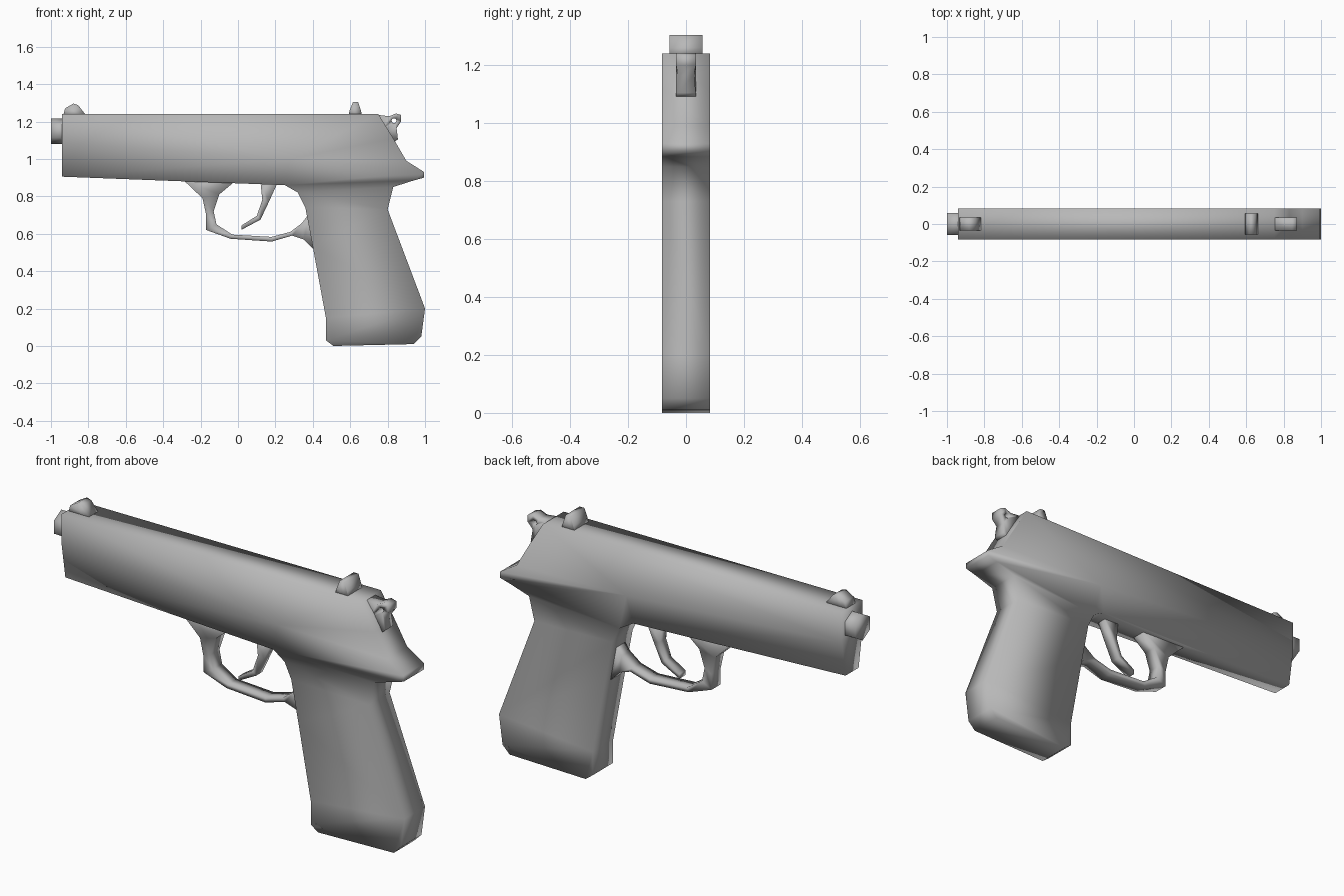
import bpy, bmesh, math
from mathutils import Matrix

if "Cube" in bpy.data.objects:
    bpy.data.objects.remove(bpy.data.objects["Cube"])

W = 0.083  # half width of the body

steel = bpy.data.materials.new("dark_steel")
steel.diffuse_color = (0.48, 0.48, 0.48, 1)
steel.use_nodes = True
steel.node_tree.nodes["Principled BSDF"].inputs["Base Color"].default_value = steel.diffuse_color


def finish(name, bm):
    bmesh.ops.recalc_face_normals(bm, faces=bm.faces[:])
    mesh = bpy.data.meshes.new(name)
    bm.to_mesh(mesh)
    bm.free()
    mesh.materials.append(steel)
    for p in mesh.polygons:
        p.use_smooth = True
    ob = bpy.data.objects.new(name, mesh)
    bpy.context.collection.objects.link(ob)
    return ob


def slab(name, pts, half, faces=None):
    """Side profile (x, z[, half width]) mirrored in y, with the rim closed."""
    bm = bmesh.new()
    sides = []
    for s in (-1, 1):
        sides.append([bm.verts.new((p[0], s * (p[2] if len(p) > 2 else half), p[1])) for p in pts])
    a, b = sides
    count = {}
    for f in faces or [list(range(len(pts)))]:
        bm.faces.new([a[i] for i in f])
        bm.faces.new([b[i] for i in reversed(f)])
        for i, j in zip(f, f[1:] + f[:1]):
            count.setdefault(frozenset((i, j)), []).append((i, j))
    for uses in count.values():
        if len(uses) == 1:
            i, j = uses[0]
            bm.faces.new((a[j], a[i], b[i], b[j]))
    return finish(name, bm)


# Slide, frame and grip: full width at the rear, tucked in under the slide
slab("body", [
    (-.94, 1.24), (.75, 1.24), (.83, 1.11), (.90, .99), (.995, .93), (.995, .90),
    (.94, .885), (.83, .85), (.80, .73), (1.0, .20), (.98, .05), (.94, .01),
    (.51, 0), (.47, .03), (.47, .15), (.40, .53), (.36, .74), (.32, .82, .08),
    (.25, .86, .07), (-.29, .88, .058), (-.94, .905, .053), (-.94, 1.085), (.28, 1.0)],
    W, [
        [0, 21, 22, 1], [1, 22, 4, 3, 2], [21, 20, 19, 18, 22],
        [22, 18, 17, 7, 6, 5, 4], [17, 16, 8, 7],
        [16, 15, 14, 9, 8], [14, 13, 12, 11, 10, 9]])

# Trigger guard: strip between outer and inner paths
outer = [(-.29, .885), (-.19, .79), (-.17, .70), (-.17, .62), (-.04, .573),
         (.18, .558), (.29, .59), (.35, .57), (.42, .50)]
inner = [(-.01, .885), (-.10, .81), (-.13, .72), (-.115, .65), (-.03, .595),
         (.18, .583), (.28, .61), (.34, .655), (.39, .72)]
n = len(outer)
slab("trigger_guard", outer + inner, .036,
     [[i, i + 1, n + i + 1, n + i] for i in range(n - 1)])

# Trigger
slab("trigger", [(.12, .88), (.13, .78), (.10, .695), (.02, .645), (.02, .622),
                 (.12, .675), (.165, .77), (.215, .88)], .025,
     [[0, 1, 6, 7], [1, 2, 5, 6], [2, 3, 4, 5]])

# Sights
slab("front_sight", [(-.935, 1.23), (-.925, 1.27), (-.88, 1.296), (-.855, 1.288),
                     (-.81, 1.23)], .036)
slab("rear_sight", [(.59, 1.23), (.597, 1.26), (.615, 1.305), (.642, 1.305),
                    (.657, 1.26), (.664, 1.23)], .057)

# Hammer with a round hole through its spur
hole = [(.834 + .014 * math.cos(k * math.pi / 3), 1.205 + .014 * math.sin(k * math.pi / 3))
        for k in range(6)]
slab("hammer", [(.75, 1.235), (.81, 1.228), (.845, 1.243), (.872, 1.235), (.872, 1.20),
                (.848, 1.165, .028), (.855, 1.105), (.83, 1.085), (.77, 1.15, .028)] + hole, .034,
     [[0, 1, 2, 11, 12, 13, 8], [2, 3, 4, 9, 10, 11], [4, 5, 14, 9],
      [5, 6, 7, 8, 13, 14]])

# Hexagonal barrel tip
bm = bmesh.new()
bmesh.ops.create_cone(bm, cap_ends=True, segments=6, radius1=.0675, radius2=.0675, depth=.10,
                      matrix=Matrix.Translation((-.95, 0, 1.148)) @ Matrix.Rotation(math.pi / 2, 4, 'Y'))
if max(v.co.y for v in bm.verts) > .063:  # corners belong at top and bottom
    bmesh.ops.rotate(bm, verts=bm.verts[:], cent=(-.95, 0, 1.148),
                     matrix=Matrix.Rotation(math.pi / 6, 3, 'X'))
finish("barrel", bm)
